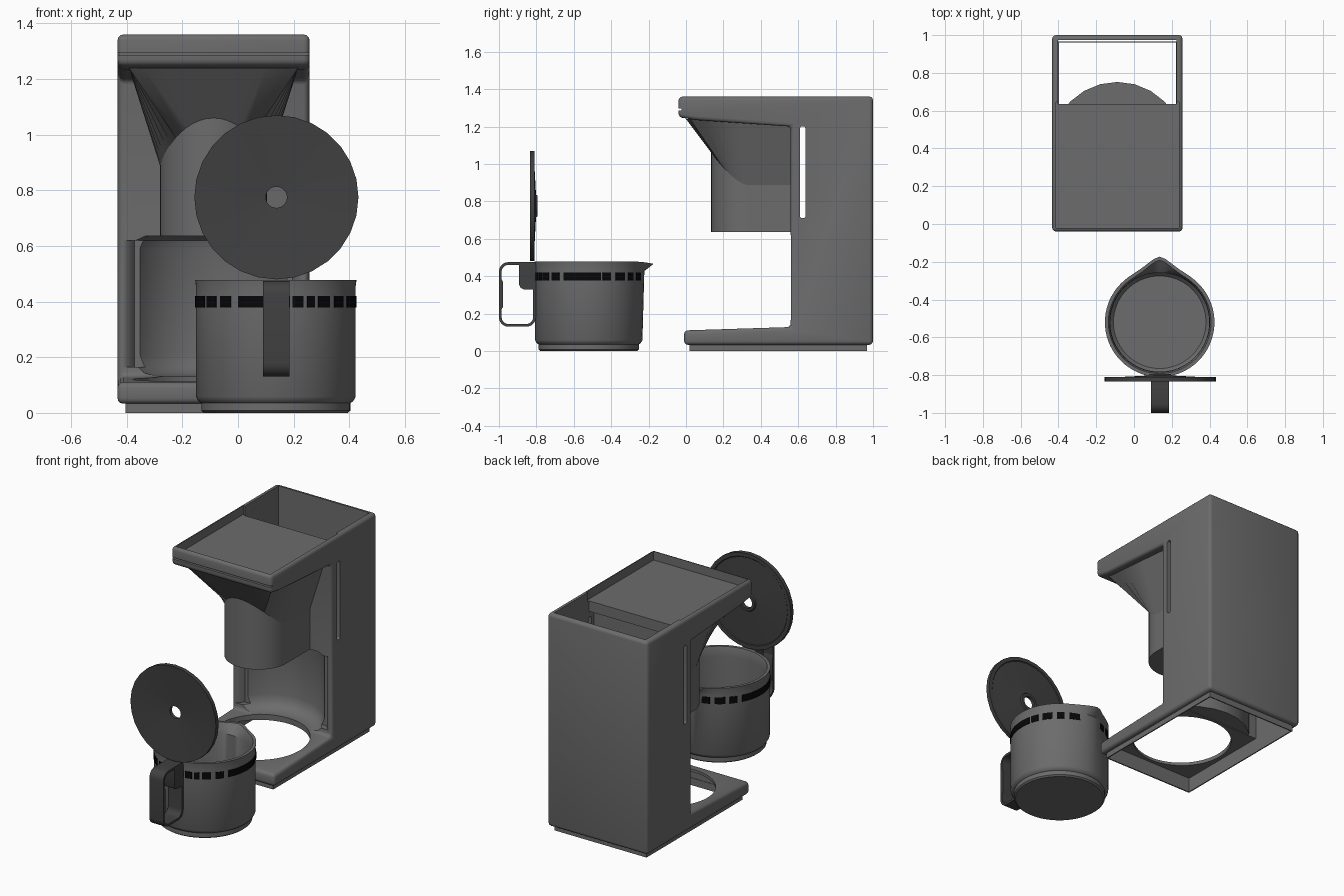
import bpy, bmesh, math
from mathutils import Vector

if "Cube" in bpy.data.objects:
    bpy.data.objects.remove(bpy.data.objects["Cube"])


def material(name, v):
    m = bpy.data.materials.new(name)
    m.diffuse_color = (v, v, v, 1)
    m.use_nodes = True
    m.node_tree.nodes["Principled BSDF"].inputs["Base Color"].default_value = m.diffuse_color
    return m


GREY = material("mid_grey", 0.15)
DARK = material("dark_grey", 0.052)
BLACK = material("black", 0.002)


def finish(name, bm, mat=None):
    bmesh.ops.remove_doubles(bm, verts=bm.verts, dist=1e-5)
    bmesh.ops.recalc_face_normals(bm, faces=bm.faces)
    me = bpy.data.meshes.new(name)
    bm.to_mesh(me)
    bm.free()
    if mat:
        me.materials.append(mat)
    ob = bpy.data.objects.new(name, me)
    bpy.context.collection.objects.link(ob)
    return ob


def loft(name, a, b, mat=None):
    """Solid between two matching 3D outlines."""
    bm = bmesh.new()
    va = [bm.verts.new(p) for p in a]
    vb = [bm.verts.new(p) for p in b]
    bm.faces.new(va)
    bm.faces.new(vb)
    for i in range(len(va)):
        j = (i + 1) % len(va)
        bm.faces.new((va[i], va[j], vb[j], vb[i]))
    return finish(name, bm, mat)


def prism_x(name, pts, x0, x1, mat=None):
    return loft(name, [(x0, y, z) for y, z in pts], [(x1, y, z) for y, z in pts], mat)


def prism_z(name, pts, z0, z1, mat=None):
    return loft(name, [(x, y, z0) for x, y in pts], [(x, y, z1) for x, y in pts], mat)


def box(name, x0, x1, y0, y1, z0, z1, mat=None):
    return prism_z(name, [(x0, y0), (x1, y0), (x1, y1), (x0, y1)], z0, z1, mat)


def lathe(name, profile, centre, axis="Z", n=48, closed=False, mat=None):
    """Revolve (radius, height) points around an axis through centre."""
    bm = bmesh.new()
    rows = []
    for k in range(n):
        a = 2 * math.pi * k / n
        row = []
        for r, h in profile:
            c, s = r * math.cos(a), r * math.sin(a)
            p = Vector((c, s, h)) if axis == "Z" else Vector((c, h, s))
            row.append(bm.verts.new(p + Vector(centre)))
        rows.append(row)
    m = len(profile)
    for k in range(n):
        a, b = rows[k], rows[(k + 1) % n]
        for i in range(m if closed else m - 1):
            j = (i + 1) % m
            bm.faces.new((a[i], b[i], b[j], a[j]))
    return finish(name, bm, mat)


def apply(ob, mod):
    bpy.context.view_layer.objects.active = ob
    bpy.ops.object.modifier_apply(modifier=mod.name)


def cut(ob, cutter):
    mod = ob.modifiers.new("cut", "BOOLEAN")
    mod.operation, mod.solver, mod.object = "DIFFERENCE", "EXACT", cutter
    apply(ob, mod)
    bpy.data.objects.remove(cutter)


def bevel(ob, width, segments=3):
    mod = ob.modifiers.new("bevel", "BEVEL")
    mod.width, mod.segments = width, segments
    mod.limit_method, mod.angle_limit = "ANGLE", math.radians(40)
    apply(ob, mod)


def rounded(y0, y1, z0, z1, r, n=6):
    pts = []
    for q, (cy, cz) in enumerate([(y1 - r, z1 - r), (y0 + r, z1 - r),
                                  (y0 + r, z0 + r), (y1 - r, z0 + r)]):
        for k in range(n + 1):
            a = math.pi / 2 * (q + k / n)
            pts.append((cy + r * math.cos(a), cz + r * math.sin(a)))
    return pts


MX = -0.088                      # machine centre line
XL, XR = -0.433, 0.257           # outer sides
IL, IR = -0.402, 0.226           # inner sides

# Housing: base, column and head as one C-shaped profile
body = prism_x("housing", [(-0.01, 0.033), (-0.01, 0.11), (0.56, 0.128), (0.56, 1.2),
                           (0.05, 1.235), (-0.04, 1.25), (-0.04, 1.36), (1, 1.36),
                           (1, 0.033)], XL, XR, GREY)
bevel(body, 0.02)
# Water tank cavity, leaving the faceted back of the alcove standing
tank = box("tank", IL, IR, 0.635, 0.973, -0.1, 1.5)
cut(tank, lathe("alcove_back", [(0, 0.1), (0.352, 0.1), (0.352, 0.655), (0, 0.655)],
                (MX, 0.4, 0), n=24))
cut(body, tank)
cut(body, box("front_tank", IL, IR, 0.585, 0.645, 0.66, 1.24))
cut(body, box("underside", IL, IR, 0.025, 0.645, -0.1, 0.095))
cut(body, box("top_tray", IL - 0.012, IR + 0.012, -0.022, 0.645, 1.305, 1.5))
# Round alcove behind the jug, with softened ends and flared front edges
cut(body, lathe("alcove", [(0, 0.13), (0.25, 0.13), (0.295, 0.143), (0.32, 0.17),
                           (0.332, 0.21), (0.332, 0.59), (0.322, 0.62), (0.295, 0.635),
                           (0, 0.635)], (MX, 0.4, 0), n=48))
half = [(0.338, 0.5), (0.338, 0.557), (0.315, 0.563), (0.298, 0.576), (0.284, 0.6)]
cut(body, prism_z("flare", [(MX + x, y) for x, y in half] +
                  [(MX - x, y) for x, y in reversed(half)], 0.165, 0.62))
cut(body, lathe("plate_hole", [(0, -0.1), (0.288, -0.1), (0.288, 0.3), (0, 0.3)],
                (MX, 0.335, 0), n=64))
# Level window slots and the seam under the head's front edge
cut(body, prism_x("slots", rounded(0.61, 0.638, 0.71, 1.2, 0.01), -0.6, 0.5))
cut(body, box("seam", -0.6, 0.5, -0.1, -0.024, 1.287, 1.296))

# Recessed foot ring
foot = box("foot", -0.405, 0.229, 0.02, 0.967, 0, 0.045, GREY)
cut(foot, box("foot_inner", -0.398, 0.222, 0.028, 0.96, -0.1, 0.2))

# Filter holder with a rounded front
HY, HR = 0.327, 0.192
turns = [math.radians(-90 + 7.5 * k) for k in range(25)]
outline = [(MX + HR * math.sin(t), HY - HR * math.cos(t)) for t in turns]
outline += [(MX + HR, 0.57), (MX - HR, 0.57)]
prism_z("filter_holder", outline, 0.635, 1.1, GREY)
# Funnel: rectangle above flowing into the round holder
top, low = [], []
for t in turns:
    s, c = math.sin(t), max(0, math.cos(t))
    reach = min(0.304 / max(abs(s), 1e-6), 0.327 / max(c, 1e-6))
    top.append((MX + reach * s, HY - reach * c, 1.24))
    low.append((MX + HR * s, HY - HR * c, 0.887 + 0.173 * c ** 1.5))
for s in (1, -1):
    top.append((MX + s * 0.304, 0.57, 1.24))
    low.append((MX + s * HR, 0.57, 0.887))
loft("funnel", top, low, GREY)

# Jug with a pulled spout
JX, JY = 0.136, -0.52
jug = lathe("jug", [(0, 0), (0.258, 0), (0.268, 0.008), (0.268, 0.035), (0.278, 0.042),
                    (0.287, 0.058), (0.287, 0.43), (0.287, 0.455), (0.29, 0.478),
                    (0.272, 0.478), (0.265, 0.455), (0.262, 0.42), (0.262, 0.07),
                    (0.245, 0.05), (0, 0.05)], (JX, JY, 0), n=72, mat=GREY)
for v in jug.data.vertices:
    dx, dy = v.co.x - JX, v.co.y - JY
    a = math.atan2(dx, dy)
    lift = min(1, max(0, (v.co.z - 0.42) / 0.055))
    pull = lift * math.exp(-(abs(a) / 0.24) ** 1.6)
    v.co.x += 0.057 * pull * math.sin(a)
    v.co.y += 0.057 * pull * math.cos(a)
    v.co.z -= 0.012 * pull

# Dashed band: one long mark and a few short ones per quarter
side = [(-28, 13), (15, 24.5), (30, 42), (47, 56)]
quarters = [[(-28, 10), (12, 20), (23, 29), (32, 42), (47, 57)], side, side,
            [(-28, 27), (31, 42), (46, 56)]]
bm = bmesh.new()
for q, marks in enumerate(quarters):
    for a0, a1 in marks:
        steps = max(2, int((a1 - a0) / 4))
        ring = []
        for k in range(steps + 1):
            a = math.radians(-90 + 90 * q + a0 + (a1 - a0) * k / steps)
            ring.append([bm.verts.new((JX + r * math.cos(a), JY + r * math.sin(a), z))
                         for r, z in ((0.284, 0.378), (0.29, 0.378), (0.29, 0.42), (0.284, 0.42))])
        for s, t in zip(ring, ring[1:]):
            for i in range(4):
                j = (i + 1) % 4
                bm.faces.new((s[i], t[i], t[j], s[j]))
        bm.faces.new(ring[0])
        bm.faces.new(ring[-1])
finish("band_marks", bm, BLACK)

# Handle loop, grip pad and hinge block
HX = (0.089, 0.185)
handle = prism_x("handle", rounded(-1.0, -0.803, 0.13, 0.475, 0.05), *HX, DARK)
cut(handle, prism_x("handle_hole", rounded(-0.986, -0.817, 0.144, 0.461, 0.038), 0, 0.3))
prism_x("grip_pad", [(-0.99, 0.215), (-0.979, 0.235), (-0.979, 0.37), (-0.99, 0.39)], *HX, DARK)
prism_x("hinge_block", [(-0.892, 0.475), (-0.892, 0.355), (-0.885, 0.338), (-0.868, 0.33),
                        (-0.80, 0.33), (-0.80, 0.475)], *HX, DARK)

# Open lid standing upright, with a centre hole
lathe("lid", [(0.295, -0.835), (0.295, -0.809), (0.272, -0.809), (0.268, -0.813),
              (0.06, -0.802), (0.055, -0.793), (0.038, -0.793), (0.038, -0.815)],
      (0.138, 0, 0.775), axis="Y", n=28, closed=True, mat=DARK)

bpy.ops.object.select_all(action="SELECT")
bpy.context.view_layer.objects.active = body
bpy.ops.object.shade_smooth_by_angle(angle=math.radians(35))
